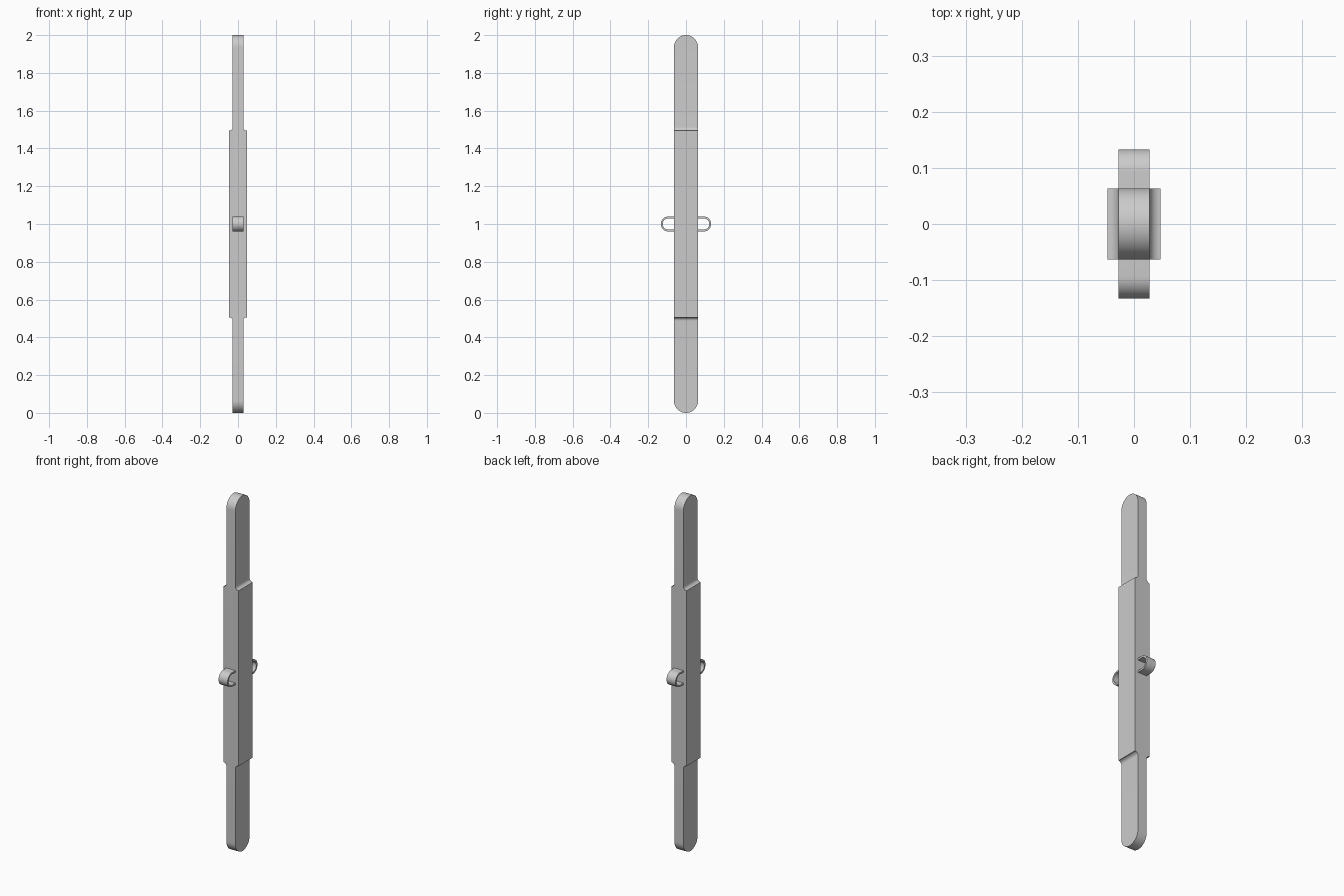
import bpy, bmesh
from math import sin, cos, pi
from mathutils import Vector

cube = bpy.data.objects.get("Cube")
if cube:
    bpy.data.objects.remove(cube, do_unlink=True)

MID = 1.0            # height of the centre
BLADE = 0.028        # half thickness of the blades and loop
GRIP = 0.047         # half thickness of the grip
DEPTH = 0.0635       # half depth of the whole bar

grey = bpy.data.materials.new("plain_grey")
grey.use_nodes = True
colour = (0.6, 0.6, 0.6, 1)
grey.diffuse_color = colour
grey.node_tree.nodes["Principled BSDF"].inputs["Base Color"].default_value = colour


def arc(cx, cy, r, start, end, steps):
    """Points along a circular arc."""
    angles = [start + (end - start) * i / steps for i in range(steps + 1)]
    return [(cx + r * cos(a), cy + r * sin(a)) for a in angles]


def make_object(name, bm):
    bmesh.ops.recalc_face_normals(bm, faces=bm.faces)
    mesh = bpy.data.meshes.new(name)
    bm.to_mesh(mesh)
    bm.free()
    mesh.materials.append(grey)
    obj = bpy.data.objects.new(name, mesh)
    bpy.context.collection.objects.link(obj)
    return obj


def prism(name, points, offset):
    """Extrude a flat outline from -offset to +offset."""
    bm = bmesh.new()
    face = bm.faces.new([bm.verts.new(Vector(p) - offset) for p in points])
    grown = bmesh.ops.extrude_face_region(bm, geom=[face])["geom"]
    moved = [v for v in grown if isinstance(v, bmesh.types.BMVert)]
    bmesh.ops.translate(bm, verts=moved, vec=offset * 2)
    if not any(f.is_valid and len(f.verts) == len(points)
               and f.calc_center_median().dot(offset) < 0 for f in bm.faces):
        bm.faces.new([v for v in bm.verts if v not in moved])
    return make_object(name, bm)


def smooth(obj):
    bpy.ops.object.select_all(action="DESELECT")
    obj.select_set(True)
    bpy.context.view_layer.objects.active = obj
    bpy.ops.object.shade_smooth_by_angle(angle=pi / 6)


# Bar: rounded side outline, trimmed to the stepped front outline
reach = 1 - DEPTH
outline = arc(0, MID + reach, DEPTH, 0, pi, 32) + arc(0, MID - reach, DEPTH, pi, 2 * pi, 32)
bar = prism("bar", [(0, y, z) for y, z in outline], Vector((0.1, 0, 0)))

# Quarter of the front outline, with a hollow fillet from blade to grip
fillet = GRIP - BLADE
quarter = [(BLADE, 1.1)] + arc(GRIP, 0.494 + fillet, fillet, pi, 1.5 * pi, 10)
upper_right = [(x, MID + z) for x, z in reversed(quarter)]
upper_left = [(-x, MID + z) for x, z in quarter]
lower_left = [(-x, MID - z) for x, z in reversed(quarter)]
lower_right = [(x, MID - z) for x, z in quarter]
steps = upper_right + upper_left + lower_left + lower_right
trimmer = prism("bar_trimmer", [(x, 0, z) for x, z in steps], Vector((0, 0.2, 0)))
trimmer.hide_render = True

trim = bar.modifiers.new("trim", "BOOLEAN")
trim.operation = "INTERSECT"
trim.solver = "EXACT"
trim.object = trimmer
bpy.context.view_layer.objects.active = bar
bpy.ops.object.modifier_apply(modifier="trim")
bpy.data.objects.remove(trimmer, do_unlink=True)
smooth(bar)


# Loop: flat band bent into a long ring that passes through the grip
def band(name, radius, thickness, half_length):
    bm = bmesh.new()
    straight = half_length - radius
    rings = []
    for r in (radius, radius - thickness):
        path = (arc(straight, MID, r, -pi / 2, pi / 2, 24)
                + arc(-straight, MID, r, pi / 2, 1.5 * pi, 24))
        for x in (-BLADE, BLADE):
            rings.append([bm.verts.new((x, y, z)) for y, z in path])
    outer_a, outer_b, inner_a, inner_b = rings
    for p, q in ((outer_a, outer_b), (outer_b, inner_b),
                 (inner_b, inner_a), (inner_a, outer_a)):
        for i in range(len(p)):
            j = (i + 1) % len(p)
            bm.faces.new((p[i], p[j], q[j], q[i]))
    return make_object(name, bm)


smooth(band("cross_loop", 0.04, 0.01, 0.133))
